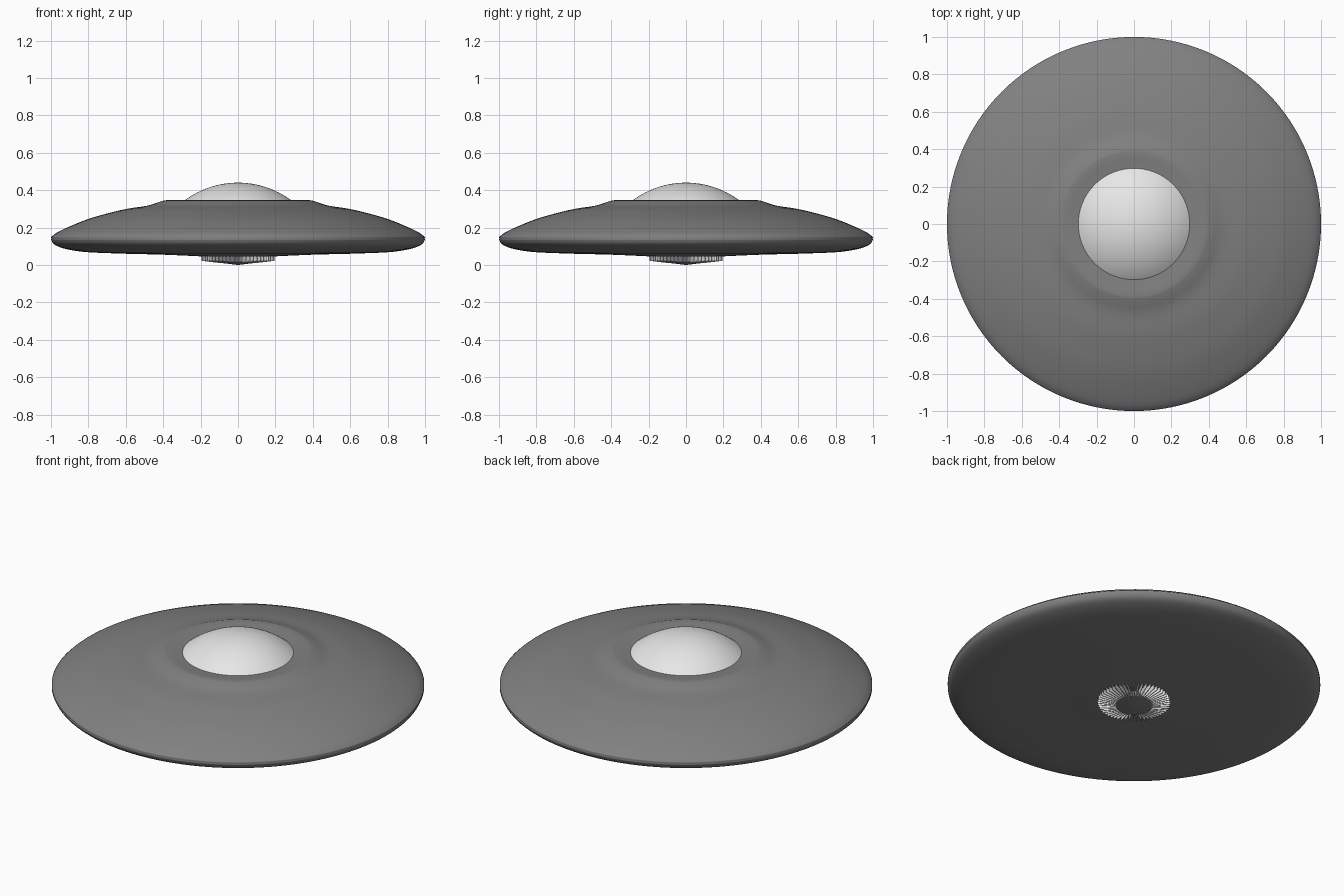
import bpy, bmesh, math

if "Cube" in bpy.data.objects:
    bpy.data.objects.remove(bpy.data.objects["Cube"])

SEG = 128


def material(name, rgb):
    m = bpy.data.materials.new(name)
    m.diffuse_color = (*rgb, 1)
    m.use_nodes = True
    m.node_tree.nodes["Principled BSDF"].inputs["Base Color"].default_value = m.diffuse_color
    return m


grey = material("mid grey metal", (0.22, 0.22, 0.22))
white = material("pale white", (0.8, 0.8, 0.8))


def finish(name, bm, mat, smooth=True):
    bmesh.ops.recalc_face_normals(bm, faces=bm.faces)
    me = bpy.data.meshes.new(name)
    bm.to_mesh(me)
    bm.free()
    for p in me.polygons:
        p.use_smooth = smooth
    me.materials.append(mat)
    ob = bpy.data.objects.new(name, me)
    bpy.context.collection.objects.link(ob)
    return ob


def lathe(name, profile, mat):
    """Spin (radius, z) points around z; radius 0 closes to a pole."""
    bm = bmesh.new()
    rings = []
    for r, z in profile:
        n = 1 if r == 0 else SEG
        rings.append([bm.verts.new((r * math.cos(2 * math.pi * i / SEG),
                                    r * math.sin(2 * math.pi * i / SEG), z))
                      for i in range(n)])
    for a, b in zip(rings, rings[1:]):
        for i in range(SEG):
            j = (i + 1) % SEG
            quad = [a[i % len(a)], a[j % len(a)], b[j % len(b)], b[i % len(b)]]
            bm.faces.new(list(dict.fromkeys(quad)))
    return finish(name, bm, mat)


def spline(pts, steps=4):
    """Smooth curve through the profile points."""
    out = []
    for i in range(len(pts) - 1):
        p0, p1 = pts[max(i - 1, 0)], pts[i]
        p2, p3 = pts[i + 1], pts[min(i + 2, len(pts) - 1)]
        for s in range(steps):
            t = s / steps
            out.append(tuple(0.5 * (2 * b + (c - a) * t
                                    + (2 * a - 5 * b + 4 * c - d) * t * t
                                    + (3 * b - a - 3 * c + d) * t ** 3)
                             for a, b, c, d in zip(p0, p1, p2, p3)))
    return out + [pts[-1]]


# Saucer hull: dished crown, flared shoulder, rounded rim, flat belly
crown = [(0, 0.332), (0.28, 0.334), (0.35, 0.342), (0.385, 0.346), (0.40, 0.344)]
upper = spline([(0.44, 0.33), (0.49, 0.316), (0.60, 0.299), (0.70, 0.275),
                (0.80, 0.246), (0.90, 0.206), (0.97, 0.172), (1.0, 0.147)])
lower = spline([(1.0, 0.137), (0.988, 0.115), (0.96, 0.098), (0.90, 0.081),
                (0.80, 0.068), (0.60, 0.060), (0.40, 0.055), (0.20, 0.046)])
hull = lathe("saucer_hull", crown + upper + [(0.996, 0.142)] + lower + [(0, 0.044)], grey)

# Cockpit dome: spherical cap
base, top, rad = 0.334, 0.44, 0.30
h = top - base
R = (rad * rad + h * h) / (2 * h)
amax = math.asin(rad / R)
dome = lathe("cockpit_dome",
             [(R * math.sin(amax * i / 16), top - R + R * math.cos(amax * i / 16))
              for i in range(17)], white)

# Belly hub: shallow cone in the middle of the fins
hub = lathe("belly_hub", [(0.10, 0.05), (0.10, 0.012), (0.05, 0.006), (0, 0.0)], grey)
bpy.context.view_layer.objects.active = hub
hub.select_set(True)
bpy.ops.object.shade_smooth_by_angle(angle=math.radians(35))

# Radial engine fins around the hub
bm = bmesh.new()
FINS, half = 56, 0.0015
for k in range(FINS):
    a = 2 * math.pi * k / FINS
    c, s = math.cos(a), math.sin(a)
    sides = []
    for t in (-half, half):
        sides.append([bm.verts.new((r * c - t * s, r * s + t * c, z))
                      for r, z in ((0.095, 0.05), (0.195, 0.05),
                                   (0.195, 0.022), (0.095, 0.010))])
    p, q = sides
    bm.faces.new(p)
    bm.faces.new(q[::-1])
    for i in range(4):
        j = (i + 1) % 4
        bm.faces.new((p[i], q[i], q[j], p[j]))
finish("engine_fins", bm, white, smooth=False)
